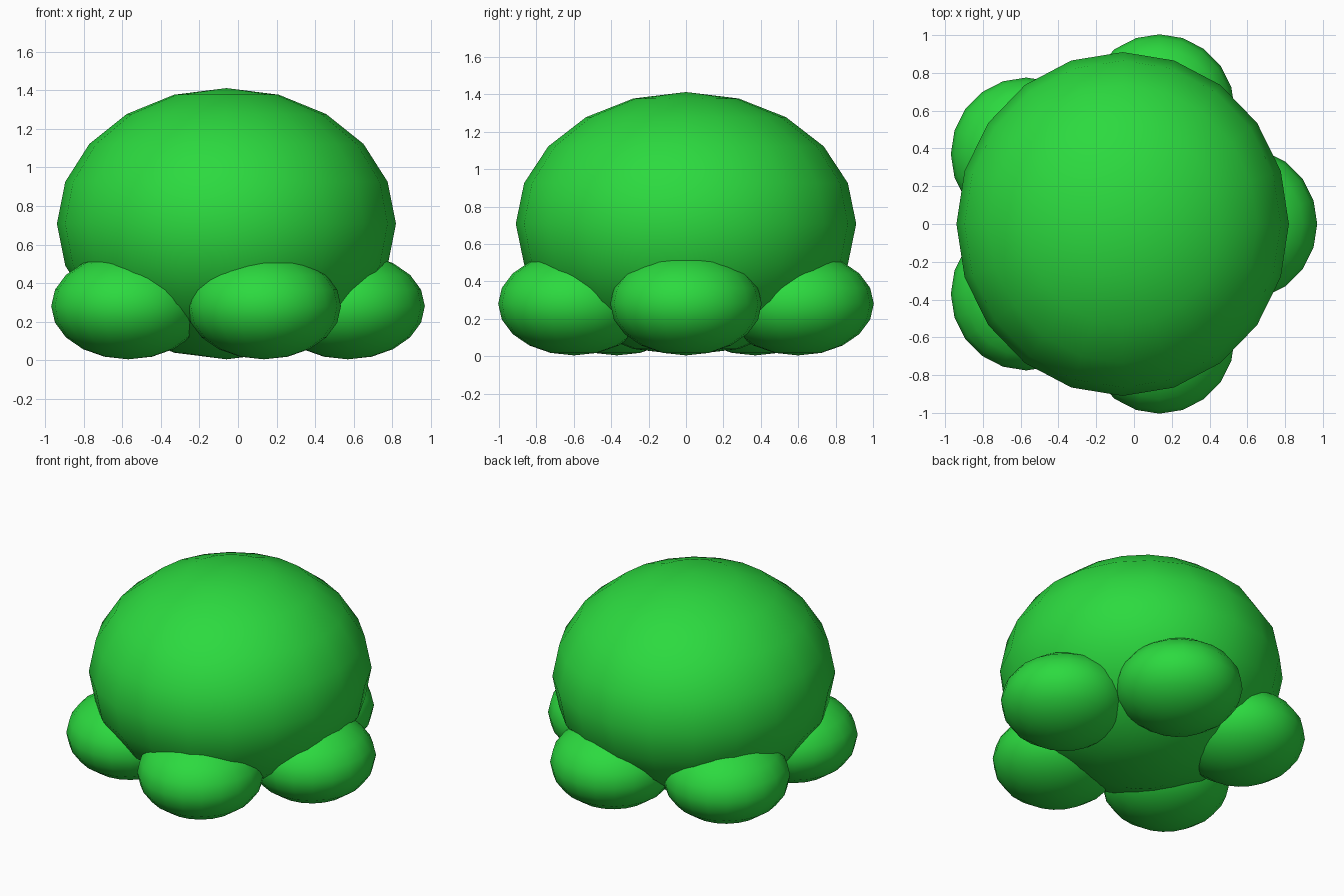
import bpy
from math import cos, sin, radians

if "Cube" in bpy.data.objects:
    bpy.data.objects.remove(bpy.data.objects["Cube"])

green = bpy.data.materials.new("green")
green.diffuse_color = (0.025, 0.70, 0.05, 1)
green.use_nodes = True
green.node_tree.nodes["Principled BSDF"].inputs["Base Color"].default_value = green.diffuse_color


def blob(name, centre, radii):
    """Smooth ellipsoid with 20 segments and 10 rings."""
    bpy.ops.mesh.primitive_uv_sphere_add(segments=20, ring_count=10, radius=1, location=centre)
    ob = bpy.context.object
    ob.name = name
    ob.scale = radii
    bpy.ops.object.transform_apply(location=False, rotation=False, scale=True)
    bpy.ops.object.shade_smooth()
    ob.data.materials.append(green)
    return ob


# Main dome
CX = -0.06
blob("body", (CX, 0, 0.708), (0.88, 0.91, 0.704))

# Ring of five lobes around the base
R = 0.63
for i in range(5):
    a = radians(72 * i)
    blob(f"base_lobe_{i + 1}", (CX + R * cos(a), R * sin(a), 0.28), (0.40, 0.405, 0.276))
